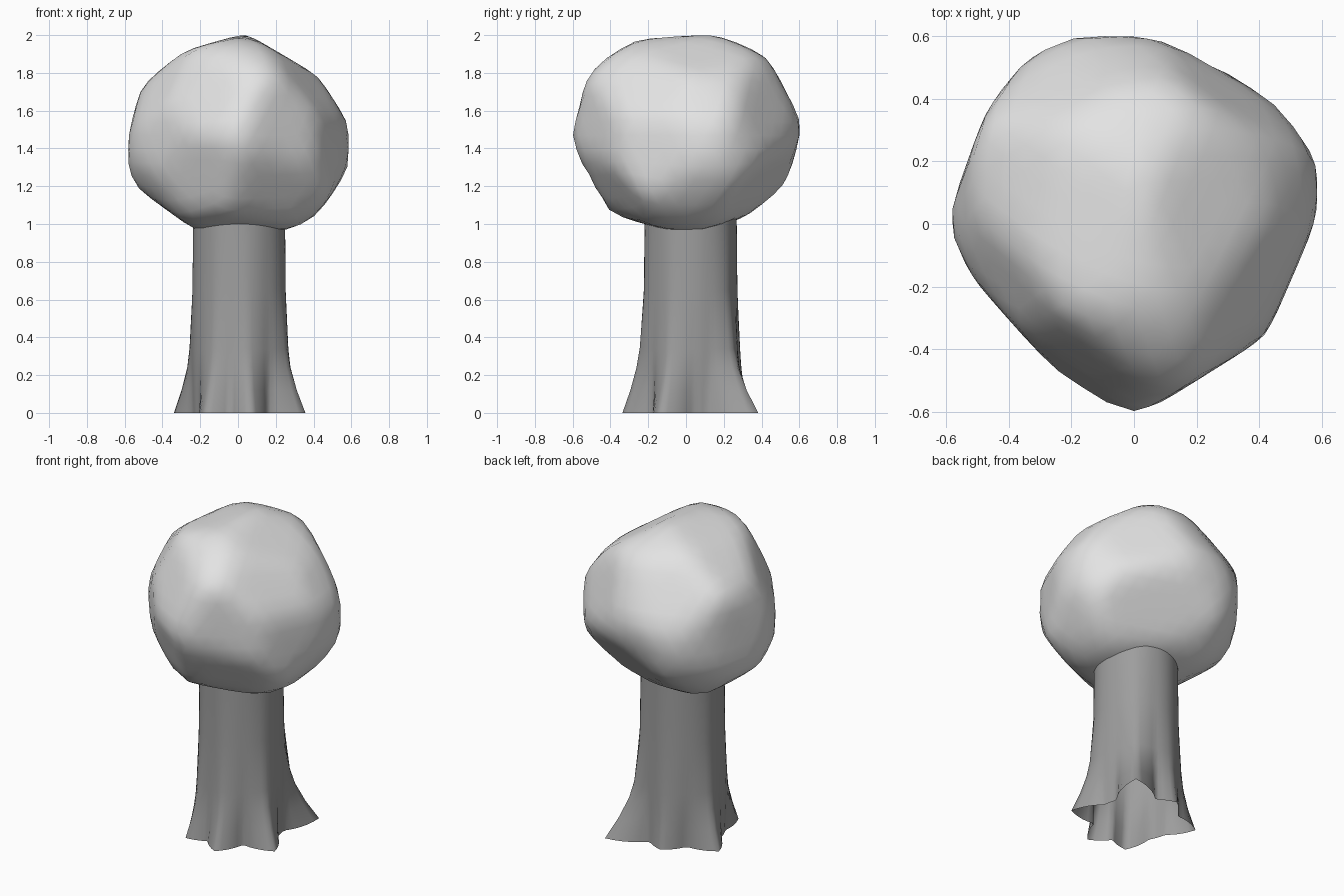
import bpy, bmesh, math
from mathutils import Vector
from mathutils.geometry import convex_hull_2d

if "Cube" in bpy.data.objects:
    bpy.data.objects.remove(bpy.data.objects["Cube"])


def material(name, value):
    m = bpy.data.materials.new(name)
    m.diffuse_color = (value, value, value, 1)
    m.use_nodes = True
    m.node_tree.nodes["Principled BSDF"].inputs["Base Color"].default_value = m.diffuse_color
    return m


light_grey = material("light grey", 0.77)
dark_grey = material("dark grey", 0.34)


def finish(bm, name, mat):
    mesh = bpy.data.meshes.new(name)
    bmesh.ops.recalc_face_normals(bm, faces=bm.faces[:])
    for f in bm.faces:
        f.smooth = True
    bm.to_mesh(mesh)
    bm.free()
    mesh.materials.append(mat)
    ob = bpy.data.objects.new(name, mesh)
    bpy.context.collection.objects.link(ob)


# ---- canopy: an ellipsoid trimmed by front, side and top profiles and slanted flats
CENTRE = Vector((0, 0, 1.47))
X, Y, Z = Vector((1, 0, 0)), Vector((0, 1, 0)), Vector((0, 0, 1))
front = [(-.59, 1.38), (-.5, 1.72), (-.31, 1.9), (.04, 2), (.41, 1.78),
         (.57, 1.53), (.58, 1.31), (.36, .98), (-.2, .96), (-.54, 1.21)]
side = [(-.605, 1.46), (-.5, 1.82), (-.25, 1.97), (.15, 2), (.42, 1.88),
        (.6, 1.53), (.52, 1.21), (.3, 1.04), (0, .95), (-.43, 1.07)]
top = [(-.585, 0), (-.46, .35), (-.34, .51), (-.18, .6), (.07, .58), (.4, .43), (.57, .2),
       (.57, .02), (.41, -.35), (.01, -.6), (-.18, -.53), (-.5, -.17)]
# slanted flats: direction, distance from the centre
flats = [(-.79, -.43, .44, .49), (.56, .78, .27, .52), (-.52, -.79, -.33, .49),
         (-.58, .08, .81, .51), (.69, .11, .71, .51), (.53, -.16, .84, .505),
         (-.49, -.79, .37, .49), (-.78, -.39, -.48, .53), (.27, .76, -.6, .49),
         (.77, -.31, .56, .485), (-.35, .78, .53, .55), (.35, -.78, -.52, .505)]

planes = [(Vector(f[:3]).normalized(), f[3]) for f in flats]
for right, up, pts in ((X, Z, front), (Y, Z, side), (X, Y, top)):
    hull = [Vector(pts[i]) for i in convex_hull_2d(pts)]
    mid = Vector((CENTRE.dot(right), CENTRE.dot(up)))
    for a, b in zip(hull, hull[1:] + hull[:1]):
        e = b - a
        n = Vector((e.y, -e.x)).normalized()
        d = n.dot(a - mid)
        n *= math.copysign(1, d)
        planes.append((right * n.x + up * n.y, abs(d)))


def canopy_radius(d):
    cap = 1 / math.sqrt((d.x ** 2 + d.y ** 2) / .62 ** 2 + d.z ** 2 / .55 ** 2)
    return min([cap] + [dist / n.dot(d) for n, dist in planes if n.dot(d) > 0.05])


bm = bmesh.new()
bmesh.ops.create_icosphere(bm, subdivisions=4, radius=1)
for v in bm.verts:
    d = v.co.normalized()
    v.co = d * canopy_radius(d)
for _ in range(2):
    bmesh.ops.smooth_vert(bm, verts=bm.verts[:], factor=0.3,
                          use_axis_x=True, use_axis_y=True, use_axis_z=True)
# undo the shrinkage from smoothing
for v in bm.verts:
    v.co = CENTRE + Vector((v.co.x * 1.033, v.co.y * 1.033, v.co.z * 1.02))
finish(bm, "canopy", light_grey)

# ---- trunk: open tube flaring into pointed roots
roots = [(50, .22), (100, .06), (160, .12), (240, .11), (280, .12), (335, .14)]  # angle, reach
levels = [(0, .247, 1), (.12, .25, .62), (.24, .253, .32), (.34, .254, .17),
          (.65, .246, .03), (1.06, .243, 0)]  # height, radius, root share
SEG = 72
bm = bmesh.new()
rings = []
for z, r, share in levels:
    ring = []
    for i in range(SEG):
        deg = i * 360 / SEG
        reach = 0
        for a, amount in roots:
            gap = abs((deg - a + 180) % 360 - 180)
            reach = max(reach, amount * max(0, 1 - gap / 27))
        rad = r + share * reach
        t = math.radians(deg)
        ring.append(bm.verts.new((.006 + rad * math.cos(t), .025 + rad * math.sin(t), z)))
    rings.append(ring)
for lo, hi in zip(rings, rings[1:]):
    for i in range(SEG):
        j = (i + 1) % SEG
        bm.faces.new((lo[i], lo[j], hi[j], hi[i]))
finish(bm, "trunk", dark_grey)
